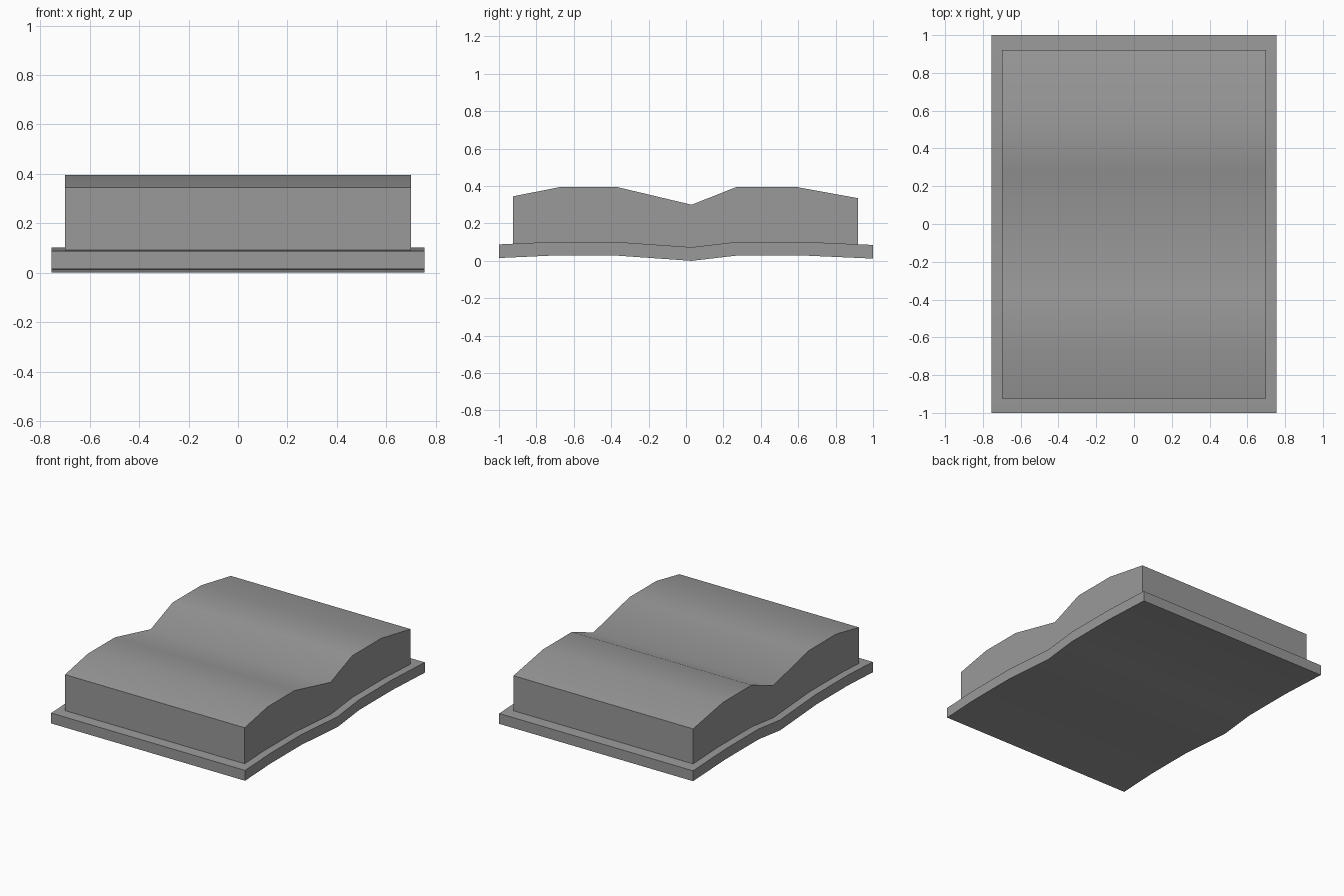
import bpy
import bmesh
import math

# Remove the default cube
cube = bpy.data.objects.get("Cube")
if cube:
    bpy.data.objects.remove(cube)

# Single flat grey
COLOUR = (0.32, 0.32, 0.32, 1.0)
grey = bpy.data.materials.new("plain grey")
grey.use_nodes = True
grey.diffuse_color = COLOUR
grey.node_tree.nodes["Principled BSDF"].inputs["Base Color"].default_value = COLOUR


def extrude_profile(name, top, bottom, half_width):
    """Solid whose side outline runs along top, back along bottom, swept over x."""
    bm = bmesh.new()
    rows = [[[bm.verts.new((x, y, z)) for y, z in line] for line in (top, bottom)]
            for x in (-half_width, half_width)]
    (lt, lb), (rt, rb) = rows
    # Top and bottom strips
    for a, b in ((lt, rt), (lb, rb)):
        for i in range(len(a) - 1):
            bm.faces.new((a[i], b[i], b[i + 1], a[i + 1]))
    # Side outlines, front and back ends
    for t, b in rows:
        bm.faces.new(t + b[::-1])
    for i in (0, -1):
        bm.faces.new((lt[i], rt[i], rb[i], lb[i]))
    bmesh.ops.recalc_face_normals(bm, faces=bm.faces)
    mesh = bpy.data.meshes.new(name)
    bm.to_mesh(mesh)
    bm.free()
    mesh.materials.append(grey)
    obj = bpy.data.objects.new(name, mesh)
    bpy.context.collection.objects.link(obj)
    bpy.ops.object.select_all(action="DESELECT")
    obj.select_set(True)
    bpy.context.view_layer.objects.active = obj
    bpy.ops.object.shade_smooth_by_angle(angle=math.radians(45))
    return obj


# Cover: a thin bent board of constant thickness
THICKNESS = 0.073
cover_bottom = [(-1, 0.015), (-0.72, 0.028), (-0.37, 0.028), (0.03, 0.0),
                (0.27, 0.028), (0.64, 0.028), (1, 0.012)]
cover_top = [(y, z + THICKNESS) for y, z in cover_bottom]
extrude_profile("cover", cover_top, cover_bottom, 0.755)

# Pages: two swelling stacks meeting in a central gutter, seated in the cover
page_top = [(-0.925, 0.345), (-0.67, 0.395), (-0.37, 0.395), (0.03, 0.30),
            (0.27, 0.395), (0.59, 0.395), (0.92, 0.335)]
page_bottom = [(-0.925, 0.085)] + [(y, z - 0.005) for y, z in cover_top[1:-1]] + [(0.92, 0.083)]
extrude_profile("pages", page_top, page_bottom, 0.70)
